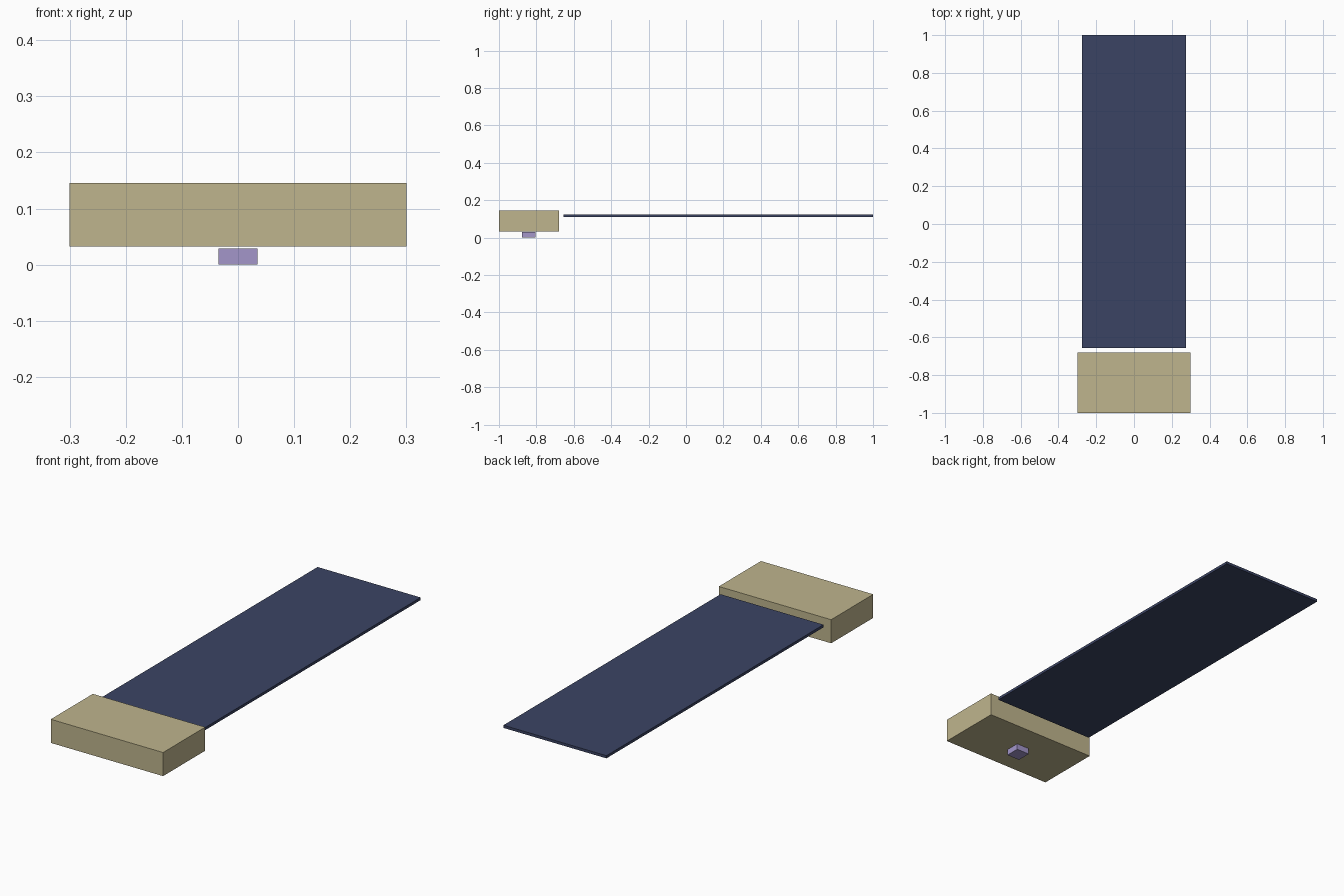
import bpy

if "Cube" in bpy.data.objects:
    bpy.data.objects.remove(bpy.data.objects["Cube"])


def srgb(*rgb):
    """Convert 0-255 display values to a linear RGBA colour."""
    return [((c / 255 + 0.055) / 1.055) ** 2.4 for c in rgb] + [1.0]


def material(name, *rgb):
    mat = bpy.data.materials.new(name)
    mat.diffuse_color = srgb(*rgb)
    mat.use_nodes = True
    mat.node_tree.nodes["Principled BSDF"].inputs["Base Color"].default_value = mat.diffuse_color
    return mat


def box(name, x, y, z, mat):
    """Box spanning the (min, max) ranges on each axis."""
    spans = (x, y, z)
    bpy.ops.mesh.primitive_cube_add(size=1, location=[(a + b) / 2 for a, b in spans])
    obj = bpy.context.object
    obj.name = name
    obj.scale = [b - a for a, b in spans]
    bpy.ops.object.transform_apply(location=False, rotation=False, scale=True)
    obj.data.materials.append(mat)
    return obj


tan = material("tan", 191, 181, 141)
navy = material("navy blue", 59, 68, 100)
lilac = material("lilac", 163, 150, 202)

# Block at the front end
box("end_block", (-0.3, 0.3), (-1.0, -0.679), (0.032, 0.146), tan)

# Long thin panel behind the block, with a narrow gap
box("long_panel", (-0.275, 0.275), (-0.656, 1.0), (0.111, 0.124), navy)

# Small foot just under the block
box("foot", (-0.035, 0.035), (-0.876, -0.805), (0.0, 0.029), lilac)
